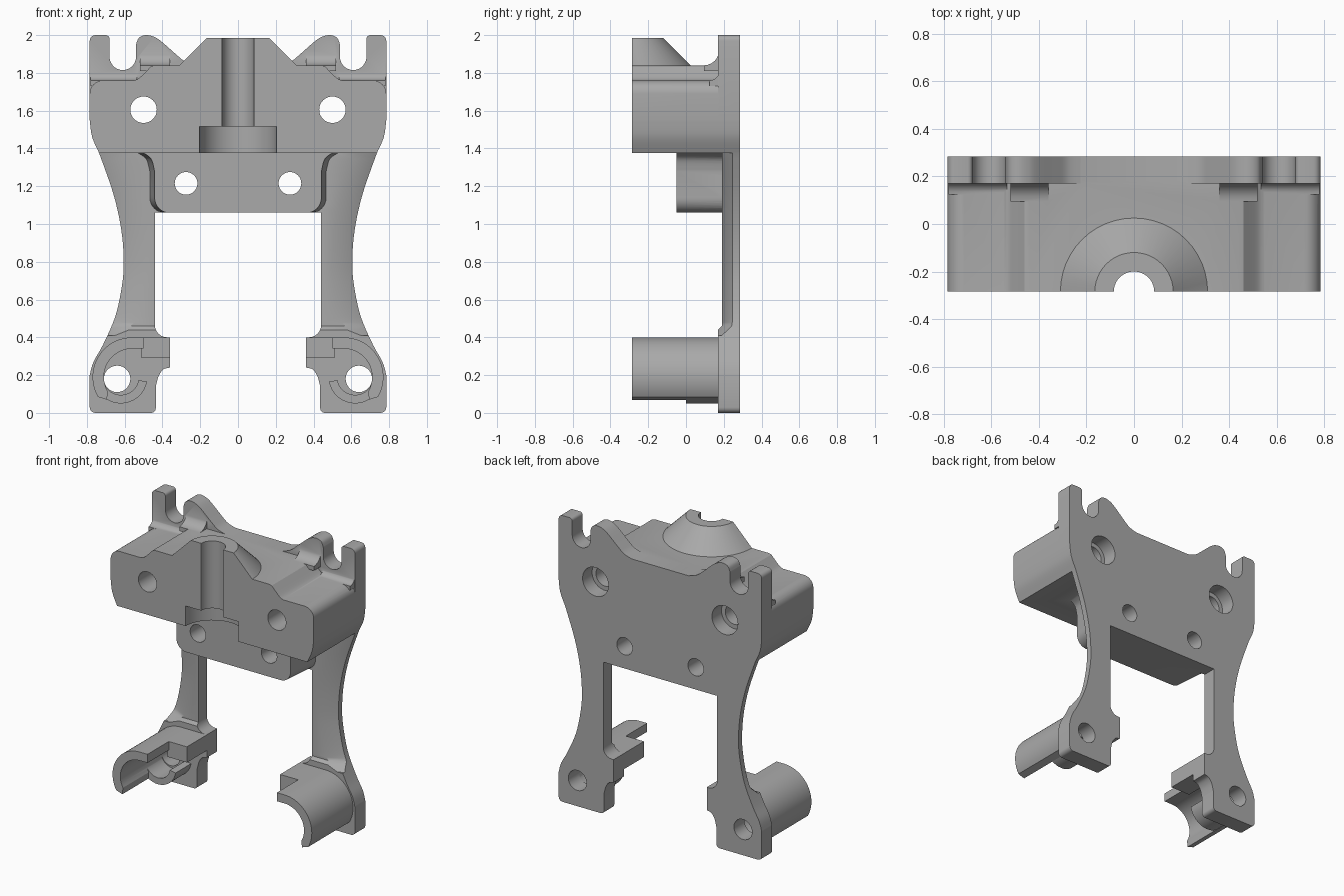
import bpy, bmesh, math
from mathutils import Vector, Matrix

if "Cube" in bpy.data.objects:
    bpy.data.objects.remove(bpy.data.objects["Cube"], do_unlink=True)

grey = bpy.data.materials.new("plain_grey")
grey.use_nodes = True
grey.diffuse_color = (0.4, 0.4, 0.4, 1)
grey.node_tree.nodes["Principled BSDF"].inputs["Base Color"].default_value = (0.4, 0.4, 0.4, 1)


def finish(bm, name):
    bmesh.ops.recalc_face_normals(bm, faces=bm.faces[:])
    mesh = bpy.data.meshes.new(name)
    bm.to_mesh(mesh)
    bm.free()
    mesh.materials.append(grey)
    obj = bpy.data.objects.new(name, mesh)
    bpy.context.collection.objects.link(obj)
    return obj


def loft(name, rings):
    """Closed solid through rings of equal point count."""
    bm = bmesh.new()
    loops = [[bm.verts.new(p) for p in ring] for ring in rings]
    n = len(loops[0])
    for a, b in zip(loops, loops[1:]):
        for i in range(n):
            j = (i + 1) % n
            bm.faces.new((a[i], a[j], b[j], b[i]))
    bm.faces.new(loops[0])
    bm.faces.new(loops[-1][::-1])
    return finish(bm, name)


def slab(name, outline, front, back, taper=1.0):
    """Extrude an x-z outline from front to back, optionally narrower in front."""
    return loft(name, [[(x * taper, front, z) for x, z in outline],
                       [(x, back, z) for x, z in outline]])


def box(name, x, y, z):
    return slab(name, [(x[0], z[0]), (x[1], z[0]), (x[1], z[1]), (x[0], z[1])], *y)


def cone(name, r1, r2, start, end):
    a, b = Vector(start), Vector(end)
    bm = bmesh.new()
    turn = (b - a).to_track_quat('Z', 'Y').to_matrix().to_4x4()
    bmesh.ops.create_cone(bm, cap_ends=True, segments=48, radius1=r1, radius2=r2,
                          depth=(b - a).length, matrix=Matrix.Translation((a + b) / 2) @ turn)
    return finish(bm, name)


def arc(cx, cz, r, a0, a1, n=12):
    angles = [math.radians(a0 + (a1 - a0) * i / n) for i in range(n + 1)]
    return [(cx + r * math.cos(t), cz + r * math.sin(t)) for t in angles]


def smooth(pts, n=5):
    """Catmull-Rom curve through the points."""
    p = [Vector(q) for q in [pts[0], *pts, pts[-1]]]
    out = []
    for a, b, c, d in zip(p, p[1:], p[2:], p[3:]):
        for i in range(n):
            t = i / n
            v = (2 * b + (c - a) * t + (2 * a - 5 * b + 4 * c - d) * t ** 2
                 + (3 * b - a - 3 * c + d) * t ** 3) / 2
            out.append((v.x, v.y))
    return out + [tuple(pts[-1])]


def flip(pts, s):
    return [(s * x, z) for x, z in pts]


def both(half):
    return half + [(-x, z) for x, z in reversed(half) if x > 0]


def combine(target, tool, operation):
    mod = target.modifiers.new(operation.lower(), 'BOOLEAN')
    mod.operation, mod.solver, mod.object = operation, 'EXACT', tool
    bpy.context.view_layer.objects.active = target
    bpy.ops.object.modifier_apply(modifier=mod.name)
    bpy.data.objects.remove(tool, do_unlink=True)


def add(tool):
    combine(body, tool, 'UNION')


def cut(tool):
    combine(body, tool, 'DIFFERENCE')


# Shared side curves of plate and block
shoulder = smooth([(0.785, 1.55), (0.772, 1.46), (0.735, 1.375)])
waist = smooth([(0.735, 1.375), (0.66, 1.16), (0.618, 0.97), (0.605, 0.8), (0.615, 0.67),
                (0.65, 0.51), (0.715, 0.36), (0.765, 0.27), (0.785, 0.2)])

# Back plate with lobes, slots, legs and feet
lobe = smooth([(0.22, 1.84), (0.28, 1.86), (0.33, 1.9), (0.41, 1.97), (0.45, 1.993),
               (0.49, 2.0), (0.525, 1.985), (0.54, 1.95)])
horn = arc(0.7, 1.98, 0.02, 180, 90, 4) + arc(0.755, 1.97, 0.03, 90, 0, 5)
foot = arc(0.755, 0.03, 0.03, 0, -90, 5) + arc(0.46, 0.025, 0.025, -90, -180, 5)
lip = smooth([(0.435, 0.14), (0.42, 0.195), (0.395, 0.23), (0.36, 0.24)])
crotch = [(0.36, 0.4)] + arc(0.375, 0.465, 0.065, -90, 0, 6) + [(0.44, 1.06)]
plate = lobe + arc(0.61, 1.885, 0.07, 180, 360, 16) + horn + shoulder + waist[1:] + foot + lip + crotch
body = slab("mounting_bracket", both(plate), 0.17, 0.285)

# Thin the legs and slope their outer front edges
for s in (1, -1):
    rings = []
    ends = [(0.735, 1.375)] + [p for p in waist if 0.46 < p[1] < 1.37] + [(0.675, 0.46), (0.7, 0.41)]
    for e, z in ends:
        lift = 0.05 if z < 0.42 else 0
        section = [(0.3, 0.05), (0.3, 0.19 - lift), (e - 0.11, 0.19 - lift),
                   (e + 0.02, 0.255 - lift), (e + 0.02, 0.05)]
        rings.append([(s * x, y, z) for x, y in section])
    cut(loft("leg_recess", rings))

# Upper block with its raised half cone
top = [(0.44, 1.84)] + smooth([(0.46, 1.835), (0.52, 1.775), (0.55, 1.76)])
corner = arc(0.715, 1.69, 0.07, 90, 0, 8)
add(slab("upper_block", both(top + corner + shoulder), -0.285, 0.18))
add(cone("raised_boss", 0.33, 0.165, (0, -0.285, 1.82), (0, -0.285, 1.985)))

# Lower block
lower = smooth([(0.54, 1.38), (0.49, 1.345), (0.47, 1.28)]) + arc(0.39, 1.14, 0.08, 0, -90, 8)
add(slab("lower_block", both(lower), -0.05, 0.22, 0.94))

for s in (1, -1):
    # Coves between block top and plate
    for x0, x1, z, r in ((0.36, 0.52, 1.84, 0.08), (0.535, 0.78, 1.76, 0.05)):
        curve = arc(0.175 - r, z + r, r, -90, 0, 6) + [(0.2, z + r), (0.2, z - 0.03), (0.175 - r, z - 0.03)]
        add(loft("cove", [[(s * x, y, h) for y, h in curve] for x in (x0, x1)]))
    # Hooked cradle, its inner tab and lower rim
    hook = [(0.5, 0.4)] + arc(0.56, 0.19, 0.21, 90, -30, 20) + arc(0.56, 0.19, 0.18, -42, -42, 1)[:1]
    hook += arc(0.56, 0.19, 0.15, -30, 90, 20) + [(0.5, 0.34)]
    add(slab("hook", flip(hook, s), -0.285, 0.2))
    add(box("hook_tab", (s * 0.36, s * 0.51), (-0.05, 0.2), (0.29, 0.4)))
    rim = arc(0.62, 0.19, 0.14, 190, 330, 16) + arc(0.62, 0.19, 0.095, 330, 190, 16)
    add(slab("cradle_rim", flip(rim, s), 0.0, 0.2))

# Front trim, centre groove and its wider pocket
cut(box("front_trim", (-1, 1), (-1, -0.285), (-0.5, 2.5)))
cut(cone("groove", 0.085, 0.085, (0, -0.285, 1.3), (0, -0.285, 2.2)))
cut(cone("pocket", 0.205, 0.205, (0, -0.285, 1.3), (0, -0.285, 1.515)))

# Bolt holes
for s in (1, -1):
    for x, z, r, y in ((0.5, 1.605, 0.07, -0.5), (0.5, 1.605, 0.1, 0.18),
                       (0.275, 1.215, 0.06, -0.5), (0.64, 0.18, 0.07, 0.0)):
        cut(cone("bolt_hole", r, r, (s * x, y, z), (s * x, 0.5, z)))

bpy.ops.object.select_all(action='DESELECT')
body.select_set(True)
bpy.context.view_layer.objects.active = body
bpy.ops.object.shade_smooth_by_angle(angle=math.radians(30))
